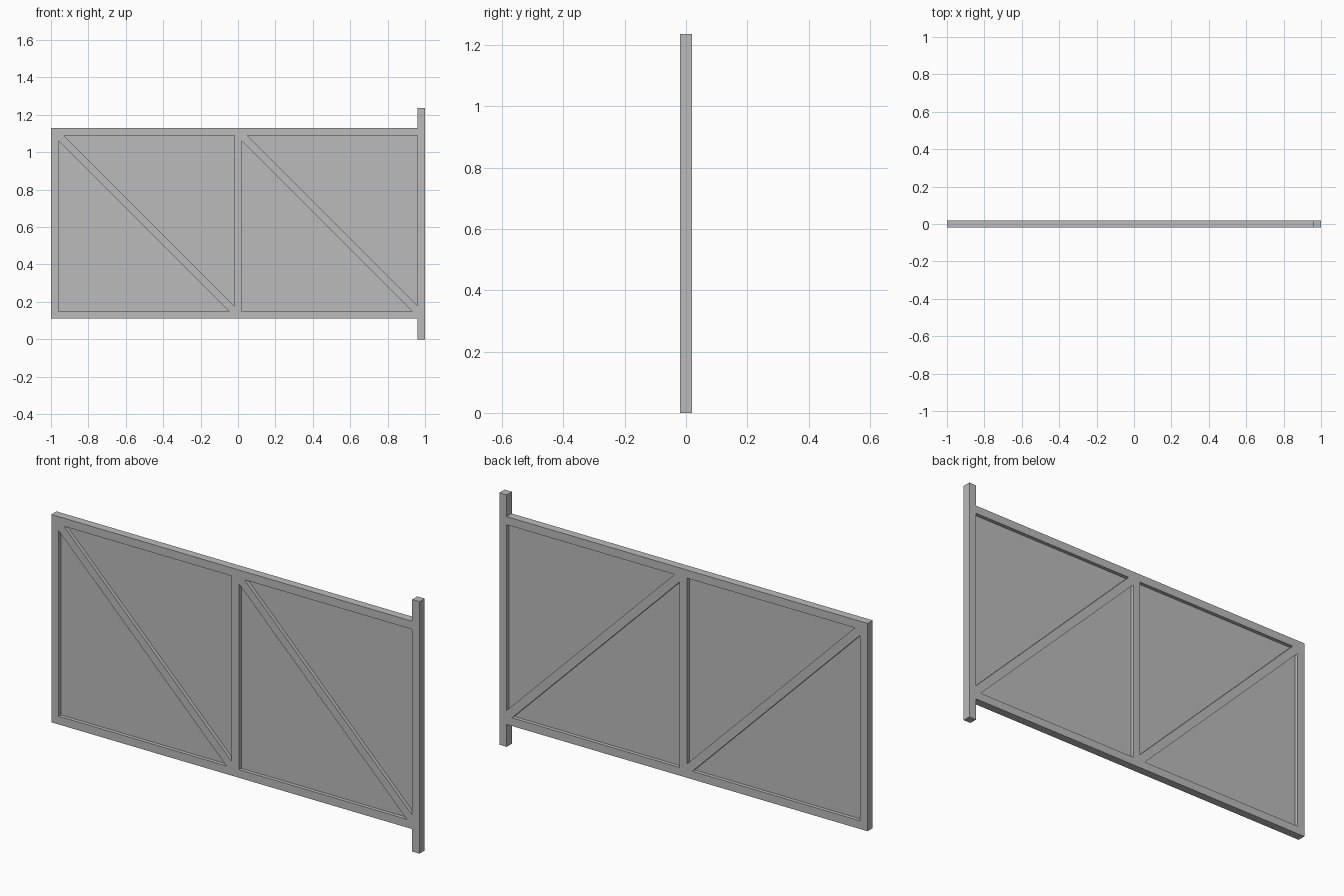
import bpy
import bmesh

cube = bpy.data.objects.get("Cube")
if cube:
    bpy.data.objects.remove(cube, do_unlink=True)

grey = bpy.data.materials.new("galvanised grey")
grey.use_nodes = True
colour = (0.5, 0.5, 0.5, 1)
grey.diffuse_color = colour
grey.node_tree.nodes["Principled BSDF"].inputs["Base Color"].default_value = colour

HALF = 0.02               # half of the square tube
TUBE = 2 * HALF
LOW, HIGH = 0.11, 1.13    # outer heights of the leaf
BOTTOM, TOP = LOW + TUBE, HIGH - TUBE


def prism(name, outline, half_depth=HALF):
    """Extrude an (x, z) outline evenly about y = 0."""
    bm = bmesh.new()
    face = bm.faces.new([bm.verts.new((x, -half_depth, z)) for x, z in outline])
    new = bmesh.ops.extrude_face_region(bm, geom=[face])["geom"]
    moved = [v for v in new if isinstance(v, bmesh.types.BMVert)]
    bmesh.ops.translate(bm, verts=moved, vec=(0, 2 * half_depth, 0))
    bmesh.ops.recalc_face_normals(bm, faces=bm.faces)
    mesh = bpy.data.meshes.new(name)
    bm.to_mesh(mesh)
    bm.free()
    mesh.materials.append(grey)
    obj = bpy.data.objects.new(name, mesh)
    bpy.context.collection.objects.link(obj)
    return obj


def bar(name, x0, x1, z0, z1, half_depth=HALF):
    return prism(name, [(x0, z0), (x1, z0), (x1, z1), (x0, z1)], half_depth)


# Uprights: the hinge post runs past the leaf at both ends
bar("hinge_post", 1 - TUBE, 1, 0, 1.237)
bar("end_stile", -1, -1 + TUBE, LOW, HIGH)
bar("middle_stile", -HALF, HALF, BOTTOM, TOP)

# Rails
bar("top_rail", -1 + TUBE, 1 - TUBE, TOP, HIGH)
bar("bottom_rail", -1 + TUBE, 1 - TUBE, LOW, BOTTOM)

# Each bay: thin infill sheet and a diagonal brace trimmed into the corners
CUT = 0.029
for side, x0, x1 in (("right", -1 + TUBE, -HALF), ("left", HALF, 1 - TUBE)):
    bar(side + "_infill_panel", x0, x1, BOTTOM, TOP, 0.002)
    prism(side + "_diagonal_brace", [
        (x0, TOP - CUT), (x1 - CUT, BOTTOM), (x1, BOTTOM),
        (x1, BOTTOM + CUT), (x0 + CUT, TOP), (x0, TOP)])
